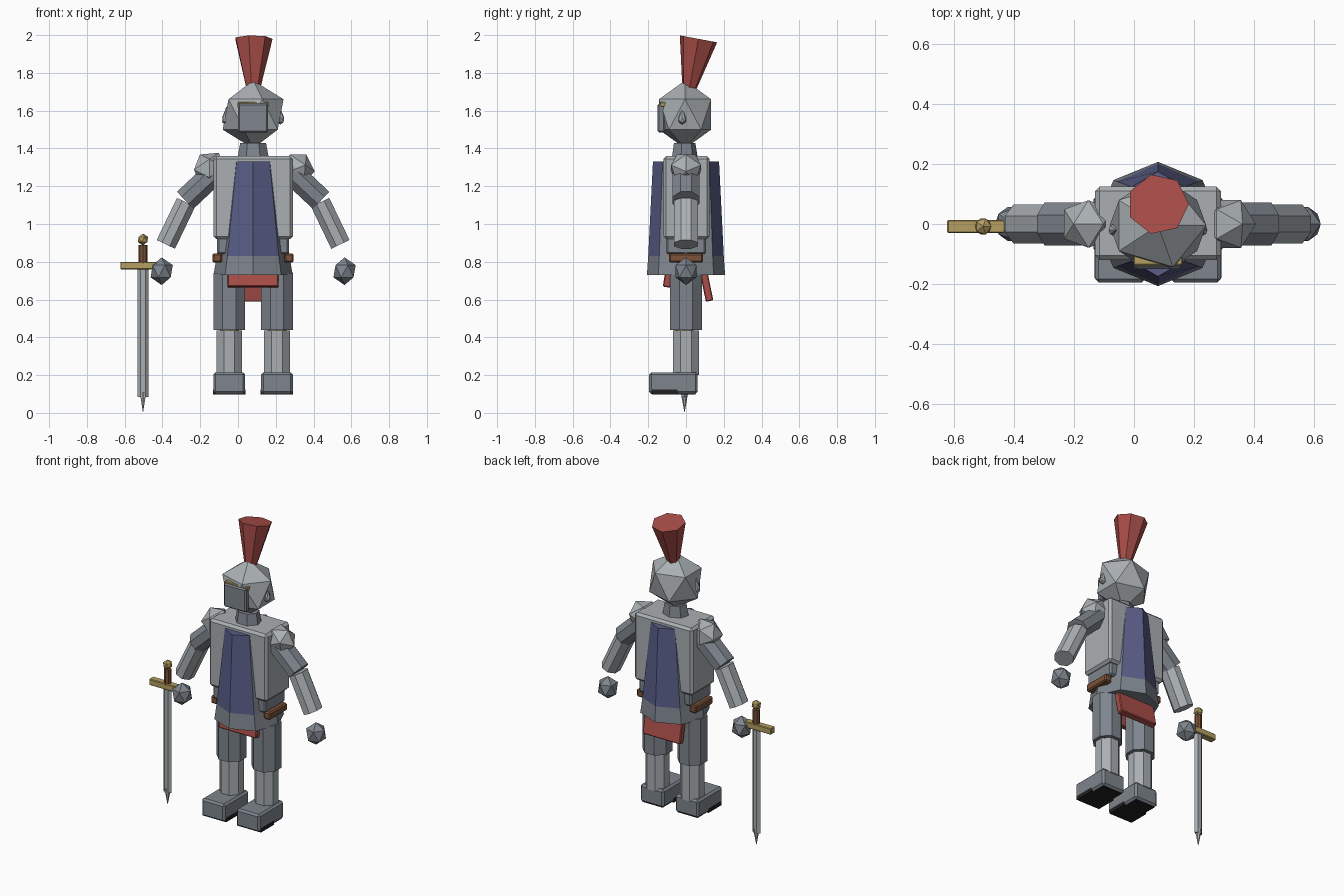
import bpy, bmesh, math
from mathutils import Vector, Matrix

if "Cube" in bpy.data.objects:
    bpy.data.objects.remove(bpy.data.objects["Cube"])

CX = 0.08  # body centre line


def material(name, rgb):
    m = bpy.data.materials.new(name)
    m.diffuse_color = (*rgb, 1)
    m.use_nodes = True
    m.node_tree.nodes["Principled BSDF"].inputs["Base Color"].default_value = m.diffuse_color
    return m


LIGHT = material("light_steel", (0.40, 0.43, 0.45))
DARK = material("dark_steel", (0.21, 0.235, 0.27))
BLUE = material("blue_cloth", (0.10, 0.11, 0.24))
RED = material("red_cloth", (0.40, 0.075, 0.065))
GOLD = material("gold", (0.46, 0.35, 0.12))
BROWN = material("brown_leather", (0.20, 0.085, 0.04))
BLACK = material("black_sole", (0.015, 0.015, 0.017))


def finish(name, bm, *mats):
    bmesh.ops.recalc_face_normals(bm, faces=bm.faces)
    me = bpy.data.meshes.new(name)
    bm.to_mesh(me)
    bm.free()
    for m in mats:
        me.materials.append(m)
    ob = bpy.data.objects.new(name, me)
    bpy.context.collection.objects.link(ob)
    return ob


def box(name, lo, hi, mat, bevel=0.0, tilt=0.0):
    lo, hi = Vector(lo), Vector(hi)
    bm = bmesh.new()
    bmesh.ops.create_cube(bm, size=1, matrix=Matrix.Translation((lo + hi) / 2)
                          @ Matrix.Rotation(tilt, 4, 'X')
                          @ Matrix.Diagonal((*(hi - lo), 1)))
    if bevel:
        bmesh.ops.bevel(bm, geom=bm.edges[:], offset=bevel, segments=1,
                        affect='EDGES')
    return finish(name, bm, mat)


def rod(name, a, b, r1, r2, sides, mat, turn=0.0, depth=1.0):
    """Tapered prism from a to b; depth stretches it along its local y."""
    a, b = Vector(a), Vector(b)
    d = b - a
    # local y stays on world y because every rod lies near the xz plane
    z = d.normalized()
    x = Vector((0, 1, 0)).cross(z).normalized()
    y = z.cross(x)
    rot = Matrix((x, y, z)).transposed().to_4x4()
    bm = bmesh.new()
    bmesh.ops.create_cone(
        bm, cap_ends=True, segments=sides, radius1=r1, radius2=r2,
        depth=d.length,
        matrix=Matrix.Translation((a + b) / 2) @ rot
        @ Matrix.Diagonal((1, depth, 1, 1)) @ Matrix.Rotation(turn, 4, 'Z'))
    return finish(name, bm, mat)


def ball(name, c, r, mat, scale=(1, 1, 1), turn=0.0):
    bm = bmesh.new()
    bmesh.ops.create_icosphere(
        bm, subdivisions=1, radius=r,
        matrix=Matrix.Translation(c) @ Matrix.Rotation(turn, 4, 'Y')
        @ Matrix.Diagonal((*scale, 1)))
    return finish(name, bm, mat)


# Torso and waist
box("torso", (CX - .21, -.12, .92), (CX + .21, .125, 1.36), LIGHT, .015)
box("waist", (CX - .19, -.105, .84), (CX + .19, .105, .93), DARK, .01)

# Tabard: eight-sided skirt, blue front and back panels, steel hem
bm = bmesh.new()
rings = []
for z, rx, ry in ((1.33, .124, .175), (.83, .192, .20), (.73, .21, .207)):
    rings.append([bm.verts.new((CX + rx * math.sin(i * math.pi / 4),
                                -ry * math.cos(i * math.pi / 4), z))
                  for i in range(8)])
for k in range(2):
    for i in range(8):
        j = (i + 1) % 8
        f = bm.faces.new((rings[k][i], rings[k][j],
                          rings[k + 1][j], rings[k + 1][i]))
        f.material_index = 0 if k == 0 and i in (0, 3, 4, 7) else 1
bm.faces.new(rings[0])
bm.faces.new(rings[2]).material_index = 1
finish("tabard", bm, BLUE, DARK)

# Hanging cloths under the hem
box("front_cloth", (CX - .135, -.115, .665), (CX + .135, -.075, .77), RED, .005, -.15)
box("back_cloth", (CX - .135, .085, .59), (CX + .135, .125, .79), RED, .005, .2)

# Neck, head and helmet fittings
rod("neck", (CX, -.01, 1.35), (CX, -.01, 1.43), .085, .07, 7, DARK, depth=.85)
ball("helmet", (CX, -.005, 1.58), .18, LIGHT, (1, .9, 1))
box("visor", (CX - .08, -.15, 1.485), (CX + .08, -.11, 1.637), DARK, .008)
box("visor_hinge", (CX - .082, -.138, 1.62), (CX + .082, -.105, 1.645), GOLD, .004)
rod("plume", (CX, .014, 1.70), (CX, .066, 1.98), .034, .103, 7, RED, math.pi / 14)

for s, side in ((-1, "left"), (1, "right")):
    def at(dx, z, y=0.0):
        return (CX + s * dx, y, z)

    def sbox(name, dx1, dx2, y1, y2, z1, z2, mat, bevel=0.0):
        xs = sorted((CX + s * dx1, CX + s * dx2))
        return box(f"{side}_{name}", (xs[0], y1, z1), (xs[1], y2, z2), mat, bevel)

    # Teardrop ear guard
    ball(f"{side}_ear_guard", at(.145, 1.55, -.02), .022, LIGHT, (1, 1, 1.1))
    rod(f"{side}_ear_point", at(.145, 1.56, -.02), at(.14, 1.62, -.02),
        .02, .002, 8, LIGHT)

    # Arms
    ball(f"{side}_shoulder", at(.232, 1.295), .098, LIGHT, (1, .95, .9), s * .6)
    rod(f"{side}_upper_arm", at(.19, 1.285), at(.36, 1.125), .068, .068, 8,
        DARK, math.pi / 8, 1.15)
    rod(f"{side}_forearm", at(.355, 1.115), at(.462, .892), .058, .058, 8,
        LIGHT, math.pi / 8, 1.2)
    ball(f"{side}_hand", at(.484, .75), .073, DARK, (.9, .9, 1))

    # Belt pouch on the hip
    sbox("pouch", .165, .215, -.09, .09, .795, .845, BROWN, .008)

    # Legs
    rod(f"{side}_thigh", at(.126, .44), at(.126, .74), .091, .091, 8,
        DARK, math.pi / 8)
    rod(f"{side}_knee", at(.126, .42, -.01), at(.126, .455, -.01), .05, .05, 8, GOLD)
    rod(f"{side}_shin", at(.126, .20), at(.126, .435), .074, .074, 8,
        LIGHT, math.pi / 8)
    sbox("foot", .042, .21, -.195, .062, .10, .215, DARK, .012)
    sbox("sole", .040, .212, -.18, -.045, .098, .123, BLACK)
    sbox("heel", .054, .198, -.045, .05, .097, .104, BLACK)

# Sword held upright beside the left hand
SX, SY = -.503, -.008
bm = bmesh.new()
outline = ((-.028, 0), (-.012, -.014), (.012, -.014),
           (.028, 0), (.012, .014), (-.012, .014))
low = [bm.verts.new((SX + x, SY + y, .085)) for x, y in outline]
high = [bm.verts.new((SX + x, SY + y, .77)) for x, y in outline]
bm.faces.new(low)
bm.faces.new(high)
for i in range(6):
    j = (i + 1) % 6
    bm.faces.new((low[i], low[j], high[j], high[i]))
finish("sword_blade", bm, LIGHT)
rod("sword_tip", (SX, SY, 0.005), (SX, SY, .11), .001, .02, 6, LIGHT)
box("sword_guard", (-.623, -.03, .76), (-.43, .014, .80), GOLD, .004)
rod("sword_grip", (SX, SY, .79), (SX, SY, .89), .023, .023, 8, BROWN)
ball("sword_pommel", (SX, SY, .918), .031, GOLD)
